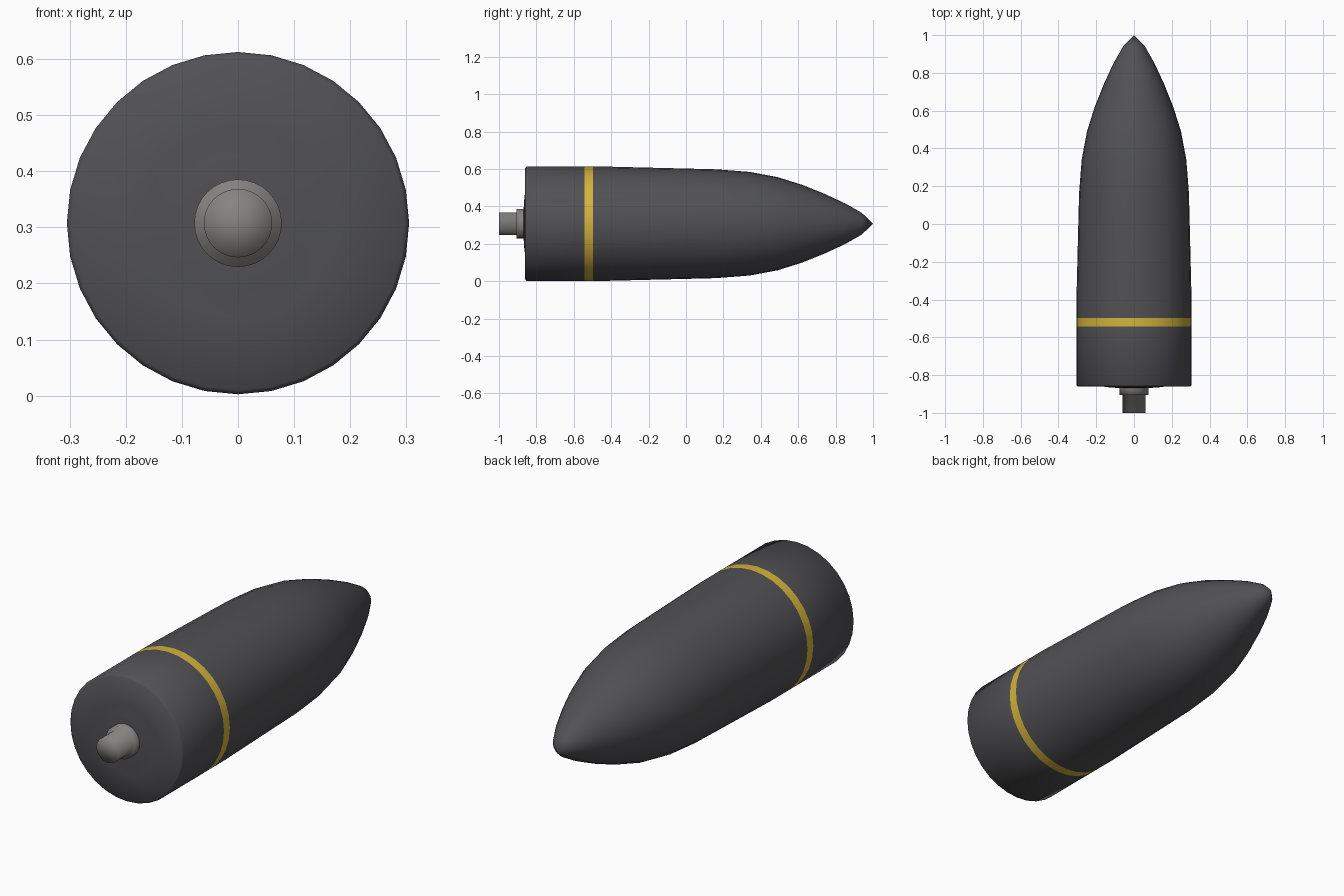
import bpy, bmesh, math

if "Cube" in bpy.data.objects:
    bpy.data.objects.remove(bpy.data.objects["Cube"])

CENTRE_Z = 0.3075
SIDES = 32


def material(name, rgb):
    m = bpy.data.materials.new(name)
    m.diffuse_color = (*rgb, 1)
    m.use_nodes = True
    m.node_tree.nodes["Principled BSDF"].inputs["Base Color"].default_value = m.diffuse_color
    return m


dark = material("dark grey", (0.083, 0.083, 0.09))
yellow = material("yellow", (0.66, 0.45, 0.045))
steel = material("light grey", (0.235, 0.23, 0.22))


def lathe(name, profile, mats, rule=None, sharp=None):
    """Revolve (y, radius) points around the long axis; rule(y) picks the material."""
    bm = bmesh.new()
    rings = []
    for y, r in profile:
        if r == 0:
            rings.append([bm.verts.new((0, y, CENTRE_Z))] * SIDES)
        else:
            rings.append([bm.verts.new((r * math.sin(2 * math.pi * i / SIDES), y,
                                        CENTRE_Z + r * math.cos(2 * math.pi * i / SIDES)))
                          for i in range(SIDES)])
    for a, b in zip(rings, rings[1:]):
        for i in range(SIDES):
            j = (i + 1) % SIDES
            f = bm.faces.new(list(dict.fromkeys((a[i], a[j], b[j], b[i]))))
            f.smooth = True
            if rule:
                f.material_index = rule(f.calc_center_median().y)
    bmesh.ops.recalc_face_normals(bm, faces=bm.faces)
    me = bpy.data.meshes.new(name)
    bm.to_mesh(me)
    bm.free()
    for m in mats:
        me.materials.append(m)
    ob = bpy.data.objects.new(name, me)
    bpy.context.collection.objects.link(ob)
    if sharp:
        bpy.context.view_layer.objects.active = ob
        ob.select_set(True)
        bpy.ops.object.shade_smooth_by_angle(angle=math.radians(sharp))
        ob.select_set(False)
    return ob


# Shell: bevelled base, painted band, slight taper and pointed nose
lathe("shell_body",
      [(-0.868, 0), (-0.868, 0.08), (-0.866, 0.12), (-0.86, 0.17), (-0.86, 0.297),
       (-0.852, 0.305), (-0.543, 0.305), (-0.498, 0.305), (-0.41, 0.305),
       (0.16, 0.291), (0.34, 0.277), (0.49, 0.249), (0.62, 0.208), (0.74, 0.16),
       (0.85, 0.109), (0.94, 0.058), (1.0, 0)],
      [dark, yellow], lambda y: 1 if -0.543 < y < -0.498 else 0, 50)

# Stepped fuse at the base, softly shaded
lathe("base_fuse",
      [(-0.86, 0.078), (-0.905, 0.078), (-0.905, 0.061), (-1.0, 0.061), (-1.0, 0)],
      [steel])
